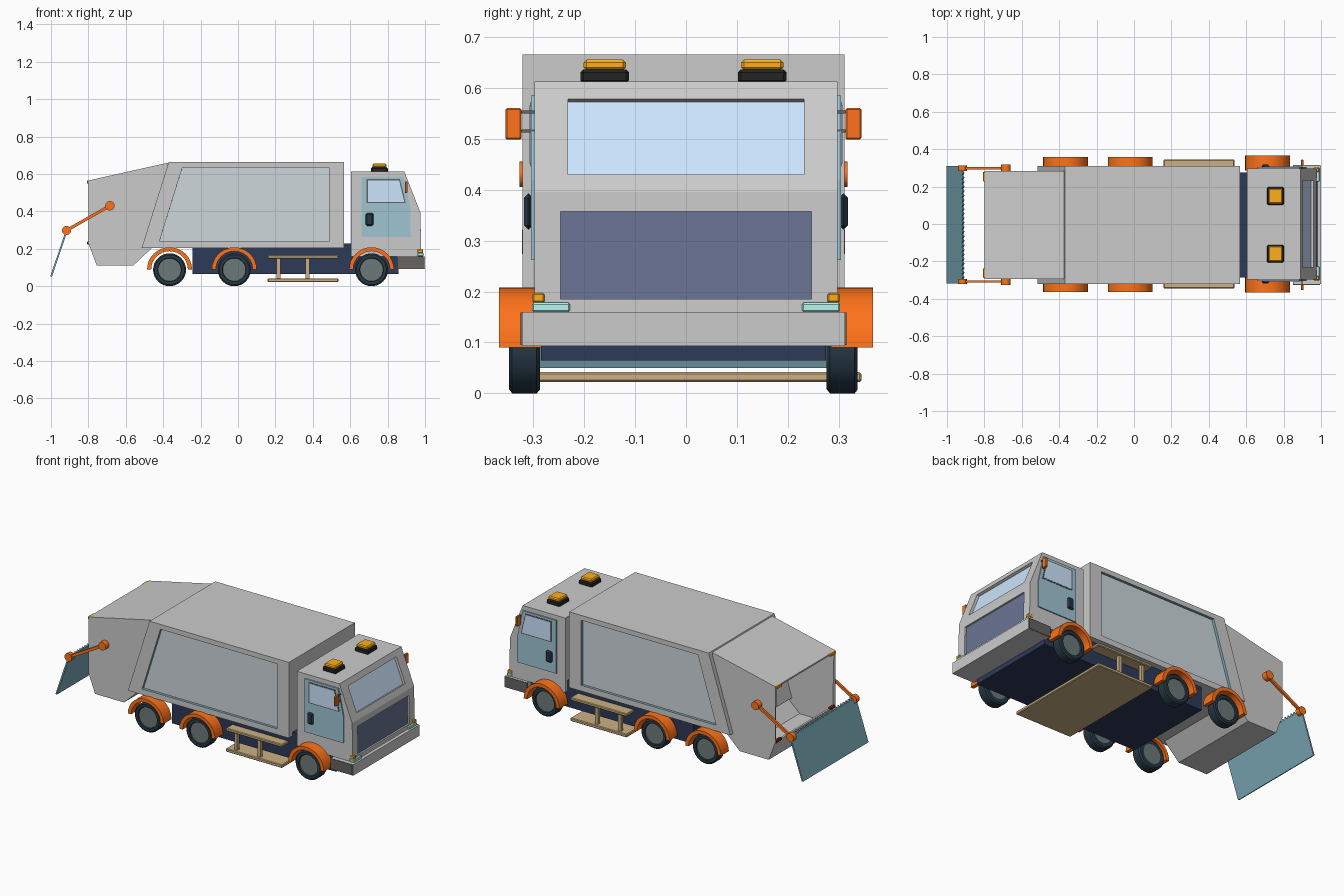
import bpy, bmesh
from math import sin, cos, pi
from mathutils import Vector

if "Cube" in bpy.data.objects:
    bpy.data.objects.remove(bpy.data.objects["Cube"])

CY = -0.005  # slight sideways offset of most parts


def material(name, r, g, b):
    m = bpy.data.materials.new(name)
    m.diffuse_color = (r, g, b, 1)
    m.use_nodes = True
    m.node_tree.nodes["Principled BSDF"].inputs["Base Color"].default_value = m.diffuse_color
    return m


ORANGE = material("orange", 1.0, 0.17, 0.01)
TYRE = material("tyre", 0.02, 0.04, 0.06)
HUB = material("hub", 0.15, 0.19, 0.19)
NAVY = material("navy", 0.026, 0.041, 0.097)
TAN = material("tan", 0.6, 0.44, 0.23)
DOOR = material("door_blue", 0.35, 0.56, 0.65)
STEEL = material("steel_blue", 0.2, 0.4, 0.48)
GLASS = material("glass", 0.61, 0.79, 1.0)
GRILLE = material("grille", 0.145, 0.175, 0.3)
AMBER = material("amber", 1.0, 0.43, 0.012)
BLACK = material("black", 0.017, 0.017, 0.017)
LAMP = material("lamp", 0.47, 0.92, 0.87)
DARK = material("dark_grey", 0.13, 0.125, 0.115)
PANEL = material("panel_grey", 0.61, 0.68, 0.72)
RED = material("red", 0.25, 0.02, 0.01)
GREY = material("grey", 0.8, 0.8, 0.8)


def finish(name, bm, *mats):
    bmesh.ops.recalc_face_normals(bm, faces=bm.faces[:])
    me = bpy.data.meshes.new(name)
    bm.to_mesh(me)
    bm.free()
    for m in mats:
        if m:
            me.materials.append(m)
    ob = bpy.data.objects.new(name, me)
    bpy.context.collection.objects.link(ob)
    return ob


def prism_bm(pts, y0, y1):
    """Side profile (x, z) extruded from y0 to y1."""
    bm = bmesh.new()
    f = bm.faces.new([bm.verts.new((x, y0, z)) for x, z in pts])
    r = bmesh.ops.extrude_face_region(bm, geom=[f])
    bmesh.ops.translate(bm, vec=(0, y1 - y0, 0),
                        verts=[g for g in r["geom"] if isinstance(g, bmesh.types.BMVert)])
    bmesh.ops.recalc_face_normals(bm, faces=bm.faces[:])
    bm.normal_update()
    return bm


def prism(name, pts, y0, y1, mat=None):
    return finish(name, prism_bm(pts, y0, y1), mat)


def box(name, x0, x1, y0, y1, z0, z1, mat=None, bevel=0):
    ob = prism(name, [(x0, z0), (x1, z0), (x1, z1), (x0, z1)], y0, y1, mat)
    if bevel:
        b = ob.modifiers.new("bevel", "BEVEL")
        b.width, b.segments = bevel, 1
    return ob


def disc(name, x, z, r, y0, y1, mat, n=32):
    return prism(name, [(x + r * cos(2 * pi * i / n), z + r * sin(2 * pi * i / n))
                        for i in range(n)], y0, y1, mat)


def recess(bm, direction, targets, depth, floor, wall):
    """Sink a panel with the given corners into the face pointing along direction."""
    bm.normal_update()
    f = max(bm.faces, key=lambda q: q.normal.dot(Vector(direction)) + q.calc_area() * 0.01)
    bmesh.ops.inset_individual(bm, faces=[f], thickness=0.005)
    for v in f.verts:
        v.co = min((Vector(t) for t in targets), key=lambda t: (t - v.co).length)
    bm.normal_update()
    r = bmesh.ops.inset_individual(bm, faces=[f], thickness=0.0002, depth=-depth)
    for q in r["faces"]:
        q.material_index = wall
    f.material_index = floor


# Container body with a sunken panel on each side
W = 0.316
bm = prism_bm([(-0.515, 0.205), (0.567, 0.205), (0.567, 0.665), (-0.37, 0.665)], CY - W, CY + W)
for s in (-1, 1):
    recess(bm, (0, s, 0), [(x, CY + s * W, z) for x, z in
                           ((-0.42, 0.24), (0.487, 0.24), (0.487, 0.635), (-0.297, 0.635))],
           0.016, 1, 2)
finish("container_body", bm, GREY, PANEL, STEEL)

# Rear hopper: shell open at the back
bm = prism_bm([(-0.375, 0.66), (-0.8, 0.565), (-0.8, 0.23), (-0.755, 0.11),
               (-0.56, 0.11), (-0.46, 0.205)], CY - 0.289, CY + 0.289)
rear = min(bm.faces, key=lambda f: f.normal.x + (0 if abs(f.normal.z) < 0.01 else 5))
bmesh.ops.delete(bm, geom=[rear], context="FACES_ONLY")
hopper = finish("rear_hopper", bm)
sol = hopper.modifiers.new("shell", "SOLIDIFY")
sol.thickness, sol.offset = 0.018, -1

# Chassis and cab with sunken windscreen and grille
box("chassis", -0.243, 0.858, CY - 0.28, CY + 0.28, 0.065, 0.228, NAVY)
C = 0.297
bm = prism_bm([(0.603, 0.16), (0.603, 0.612), (0.89, 0.612), (0.975, 0.395), (0.98, 0.16)], -C, C)
recess(bm, (0.93, 0, 0.365), [(x, y, z) for x, z in ((0.903, 0.578), (0.961, 0.43))
                              for y in (-0.232, 0.232)], 0.016, 1, 0)
recess(bm, (1, 0, 0), [(x, y, z) for x, z in ((0.976, 0.357), (0.9795, 0.185))
                       for y in (-0.246, 0.246)], 0.01, 2, 0)
finish("cab", bm, GREY, GLASS, GRILLE)

# Bumper with dark ends
box("bumper", 0.85, 1.0, CY - 0.317, CY + 0.317, 0.093, 0.16)

# Full-width side step platforms
box("step_lower", 0.158, 0.537, -0.344, 0.344, 0.022, 0.042, TAN, 0.004)
box("step_upper", 0.158, 0.537, -0.344, 0.344, 0.148, 0.166, TAN, 0.004)

# Toothed tail plate, sloping down and backwards
bm = bmesh.new()
top, low = Vector((-0.912, 0, 0.295)), Vector((-0.995, 0, 0.05))
up = (top - low).normalized()
nrm = Vector((-up.z, 0, up.x))
N, H = 26, 0.314
edge = [low + Vector((0, CY - H, 0)), low + Vector((0, CY + H, 0))]
for i in range(2 * N + 1):
    edge.append(top + Vector((0, CY + H - H * i / N, 0)) + up * (0.018 * (i % 2)))
f = bm.faces.new([bm.verts.new(p) for p in edge])
r = bmesh.ops.extrude_face_region(bm, geom=[f])
bmesh.ops.translate(bm, vec=nrm * 0.009,
                    verts=[g for g in r["geom"] if isinstance(g, bmesh.types.BMVert)])
finish("tail_plate", bm, STEEL)

for s, side in ((-1, "right"), (1, "left")):
    def ys(a, b, c=CY):
        return sorted((c + s * a, c + s * b))

    # Wheels and arched fenders
    for x, pos, fout in ((-0.366, "rear", 0.361), (-0.02, "middle", 0.361), (0.714, "front", 0.367)):
        bm = bmesh.new()
        prof = [(0.058, 0.281), (0.08, 0.281), (0.088, 0.288), (0.088, 0.336), (0.08, 0.342),
                (0.064, 0.342), (0.06, 0.33)]
        vs = [bm.verts.new((x + q, CY + s * y, 0.088)) for q, y in prof]
        es = [bm.edges.new(p) for p in zip(vs, vs[1:])]
        bmesh.ops.spin(bm, geom=vs + es, cent=(x, 0, 0.088), axis=(0, 1, 0), angle=2 * pi,
                       steps=32, use_merge=True)
        bmesh.ops.remove_doubles(bm, verts=bm.verts[:], dist=1e-5)
        finish(f"tyre_{pos}_{side}", bm, TYRE)
        disc(f"hub_{pos}_{side}", x, 0.088, 0.062, *ys(0.283, 0.334), HUB)
        arc = [(cos(pi * i / 16), sin(pi * i / 16)) for i in range(17)]
        prism(f"fender_{pos}_{side}",
              [(x + 0.12 * a, 0.09 + 0.118 * b) for a, b in arc] +
              [(x + 0.098 * a, 0.09 + 0.097 * b) for a, b in reversed(arc)],
              *ys(0.285, fout, 0 if pos == "front" else -0.002), ORANGE)

    # Cab door, window and handle
    prism(f"door_{side}", [(0.66, 0.262), (0.922, 0.262), (0.922, 0.42), (0.885, 0.585),
                           (0.66, 0.585)], *ys(0.29, 0.304, 0), DOOR)
    prism(f"window_frame_{side}", [(0.688, 0.445), (0.897, 0.445), (0.866, 0.572), (0.688, 0.572)],
          *ys(0.29, 0.3055, 0), DARK)
    prism(f"window_{side}", [(0.694, 0.451), (0.889, 0.451), (0.861, 0.566), (0.694, 0.566)],
          *ys(0.29, 0.307, 0), GLASS)
    box(f"door_handle_{side}", 0.683, 0.724, *ys(0.3, 0.318, 0), 0.322, 0.392, TYRE, 0.008)

    # Wing mirror on two bars
    box(f"mirror_{side}", 0.892, 0.906, *ys(0.318, 0.349), 0.498, 0.56, ORANGE, 0.003)
    for z in (0.515, 0.552):
        box(f"mirror_bar_{side}", 0.895, 0.901, *ys(0.28, 0.325), z - 0.003, z + 0.003, DARK)

    # Lamps, bumper ends and roof beacons
    box(f"bumper_end_{side}", 0.849, 0.995, *ys(0.31, 0.32), 0.095, 0.159, DARK)
    box(f"headlight_{side}", 0.96, 0.992, *ys(0.228, 0.302, 0), 0.16, 0.178, LAMP, 0.003)
    box(f"indicator_{side}", 0.96, 0.99, *ys(0.278, 0.301, 0), 0.178, 0.197, AMBER, 0.003)
    box(f"beacon_base_{side}", 0.711, 0.801, *ys(0.107, 0.202), 0.608, 0.636, BLACK, 0.006)
    box(f"beacon_lamp_{side}", 0.718, 0.794, *ys(0.113, 0.196), 0.634, 0.655, AMBER, 0.006)
    box(f"tail_indicator_{side}", -0.807, -0.79, *ys(0.232, 0.284), 0.548, 0.566, AMBER, 0.003)
    box(f"tail_light_{side}", -0.806, -0.786, *ys(0.232, 0.284), 0.222, 0.238, RED, 0.003)

    # Step posts
    for x in (0.216, 0.372):
        box(f"step_post_{side}", x - 0.01, x + 0.01, *ys(0.31, 0.33, 0), 0.035, 0.155, TAN)

    # Tail plate arm with pivots
    a, b = Vector((-0.685, 0.43)), Vector((-0.917, 0.298))
    d = (b - a).normalized().orthogonal() * 0.008
    prism(f"tail_arm_{side}", [a + d, b + d, b - d, a - d], *ys(0.297, 0.309), ORANGE)
    disc(f"arm_pivot_upper_{side}", a.x, a.y, 0.025, *ys(0.28, 0.322), ORANGE, 24)
    disc(f"arm_pivot_lower_{side}", b.x, b.y, 0.024, *ys(0.288, 0.317), ORANGE, 24)

# Smooth round parts, keep hard edges
for ob in bpy.context.scene.objects:
    if any(k in ob.name for k in ("tyre", "hub", "pivot", "fender")):
        ob.select_set(True)
        bpy.context.view_layer.objects.active = ob
bpy.ops.object.shade_smooth_by_angle()
